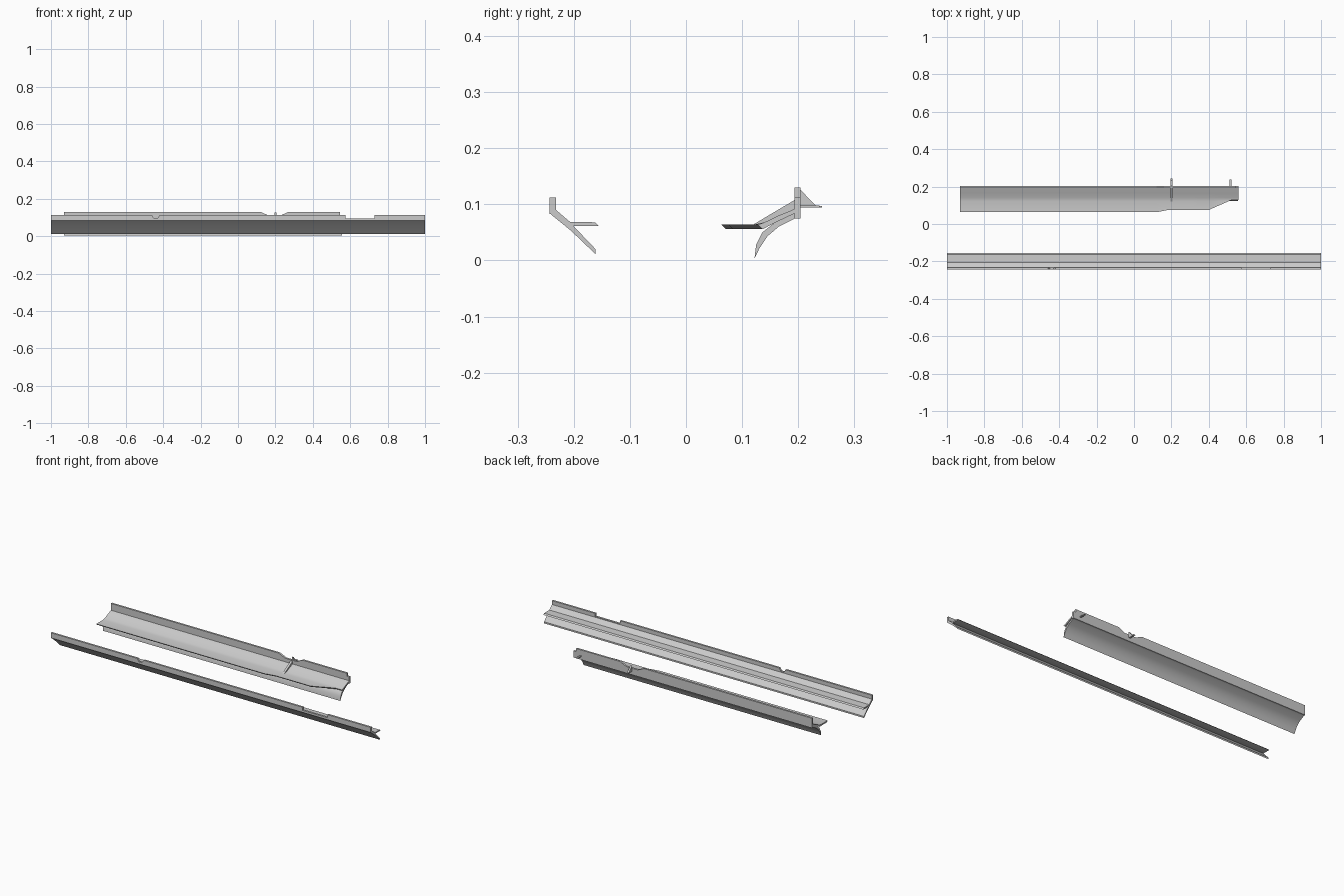
import bpy, bmesh, math

cube = bpy.data.objects.get("Cube")
if cube:
    bpy.data.objects.remove(cube)

grey = bpy.data.materials.new("light grey metal")
grey.use_nodes = True
grey.diffuse_color = (0.6, 0.6, 0.6, 1)
grey.node_tree.nodes["Principled BSDF"].inputs["Base Color"].default_value = (0.6, 0.6, 0.6, 1)


def loft(name, sections, smooth=True):
    """Closed solid through matching rings of 3D points."""
    bm = bmesh.new()
    rings = [[bm.verts.new(p) for p in s] for s in sections]
    n = len(rings[0])
    for a, b in zip(rings, rings[1:]):
        for i in range(n):
            j = (i + 1) % n
            bm.faces.new((a[i], a[j], b[j], b[i]))
    bm.faces.new(rings[0])
    bm.faces.new(rings[-1])
    bmesh.ops.recalc_face_normals(bm, faces=bm.faces)
    mesh = bpy.data.meshes.new(name)
    bm.to_mesh(mesh)
    bm.free()
    ob = bpy.data.objects.new(name, mesh)
    bpy.context.collection.objects.link(ob)
    mesh.materials.append(grey)
    if smooth:
        bpy.ops.object.select_all(action="DESELECT")
        ob.select_set(True)
        bpy.context.view_layer.objects.active = ob
        bpy.ops.object.shade_smooth_by_angle(angle=math.radians(35))
    return ob


def along_x(name, profile, x0, x1):
    return loft(name, [[(x, y, z) for y, z in profile] for x in (x0, x1)])


def along_y(name, outline, y0, y1):
    return loft(name, [[(x, y, z) for x, z in outline] for y in (y0, y1)], False)


# Front rail: notched lip, flat flange and sloping leg
along_y("front_rail_lip", [(-1, .083), (1, .083), (1, .112), (.73, .112), (.73, .095),
        (.575, .095), (.575, .112), (-.42, .112), (-.43, .096), (-.45, .096),
        (-.46, .112), (-1, .112)], -.243, -.232)
along_x("front_rail_flange", [(-.234, .092), (-.207, .069), (-.162, .068), (-.155, .061),
        (-.205, .061), (-.238, .084)], -1, 1)
along_x("front_rail_leg", [(-.236, .087), (-.205, .066), (-.161, .020), (-.161, .011),
        (-.205, .053), (-.243, .084)], -1, 1)

# Back rail: lip with a dip and a stepped end
along_y("back_rail_lip", [(-.93, .075), (.56, .075), (.56, .113), (.545, .113), (.545, .13),
        (.27, .13), (.23, .112), (.16, .112), (.12, .13), (-.93, .13)], .193, .204)


# Back rail: curved shelf, narrowed at its left end
def shelf(x, edge):
    return [(x, y, z) for y, z in ((.194, .092), (.165, .080), (.14, .068), (max(edge, .122), .064),
            (edge, .064), (edge + .008, .056), (.137, .056), (.16, .068), (.194, .084))]


loft("back_rail_shelf", [shelf(x, e) for x, e in
     ((-.93, .063), (.12, .063), (.18, .075), (.40, .075), (.52, .128), (.56, .128))])

# Back rail: curved leg
along_x("back_rail_leg", [(.196, .086), (.16, .069), (.136, .05), (.125, .028), (.122, .003),
        (.131, .022), (.145, .043), (.165, .060), (.199, .077)], -.93, .555)

# Crease ribs and rear tabs
along_x("crease_rib", [(.12, .064), (.15, .082), (.194, .108), (.194, .085), (.14, .064)], .194, .206)
along_x("rear_gusset", [(.203, .127), (.232, .097), (.242, .097), (.242, .094), (.203, .094)], .195, .205)
along_x("rear_tab", [(.203, .098), (.238, .098), (.238, .094), (.203, .094)], .51, .52)
